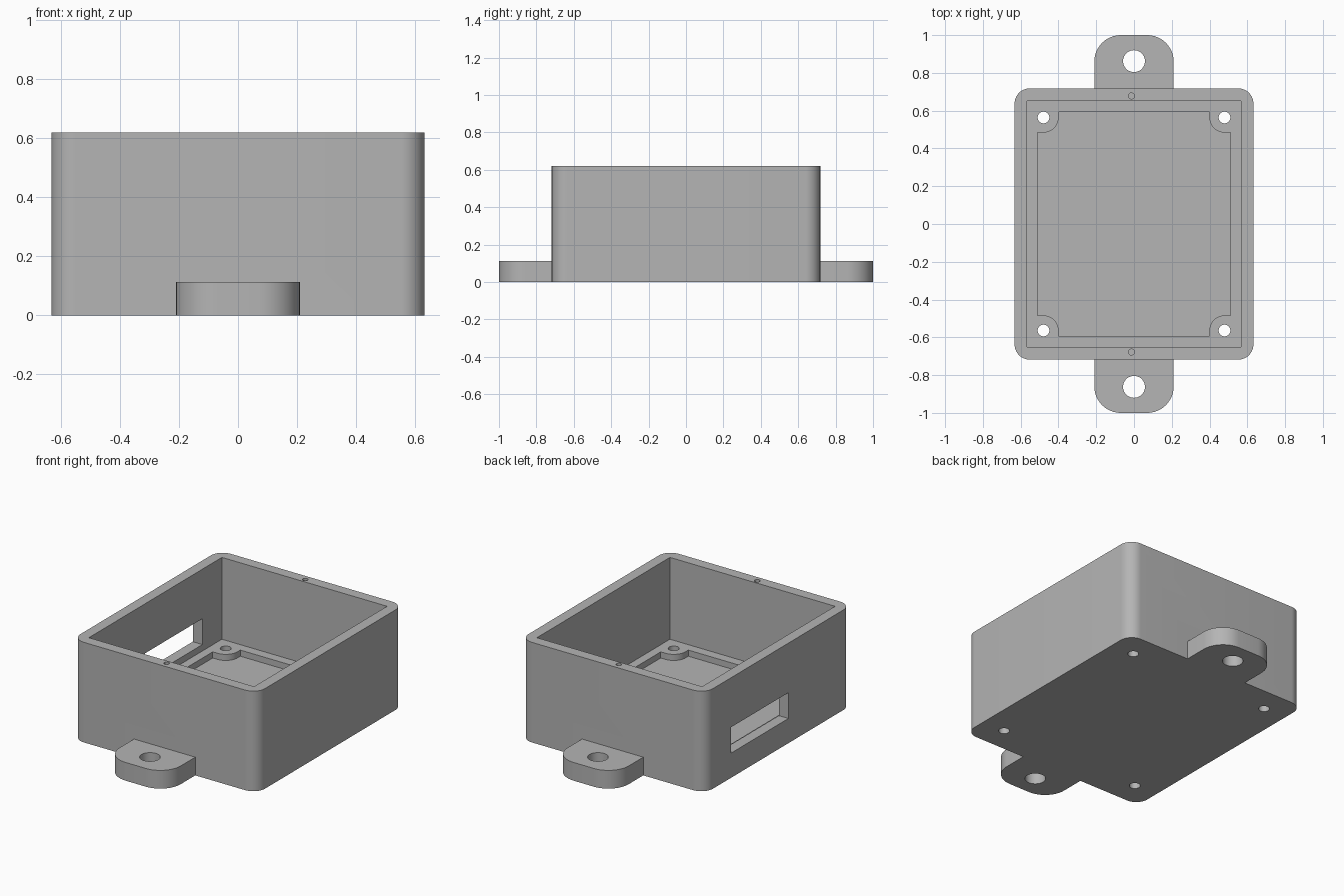
import bpy
import bmesh
from math import cos, sin, radians

if "Cube" in bpy.data.objects:
    bpy.data.objects.remove(bpy.data.objects["Cube"], do_unlink=True)

HEIGHT, FLOOR, POCKET_Z = 0.62, 0.113, 0.075
QUADRANTS = [(1, 1), (-1, 1), (-1, -1), (1, -1)]

grey = bpy.data.materials.new("plain grey")
grey.use_nodes = True
color = (0.46, 0.46, 0.46, 1)
grey.diffuse_color = color
grey.node_tree.nodes["Principled BSDF"].inputs["Base Color"].default_value = color


def arc(cx, cy, r, start, end, steps=12):
    angles = [radians(start + (end - start) * i / steps) for i in range(steps + 1)]
    return [(cx + r * cos(a), cy + r * sin(a)) for a in angles]


def rectangle(x0, x1, y0, y1, radii=(0, 0, 0, 0)):
    """Counter-clockwise outline with one radius per quadrant."""
    points = []
    for i, ((sx, sy), r) in enumerate(zip(QUADRANTS, radii)):
        x, y = (x1 if sx > 0 else x0), (y1 if sy > 0 else y0)
        if r:
            points += arc(x - sx * r, y - sy * r, r, 90 * i, 90 * i + 90)
        else:
            points.append((x, y))
    return points


def prism(name, points, z0, z1):
    bm = bmesh.new()
    low = [bm.verts.new((x, y, z0)) for x, y in points]
    high = [bm.verts.new((x, y, z1)) for x, y in points]
    bm.faces.new(reversed(low))
    bm.faces.new(high)
    for i in range(len(points)):
        j = (i + 1) % len(points)
        bm.faces.new((low[i], low[j], high[j], high[i]))
    mesh = bpy.data.meshes.new(name)
    bm.to_mesh(mesh)
    bm.free()
    obj = bpy.data.objects.new(name, mesh)
    mesh.materials.append(grey)
    bpy.context.collection.objects.link(obj)
    return obj


def hole(x, y, r, z0, z1):
    return prism("hole_cutter", arc(x, y, r, 0, 360, 40)[:-1], z0, z1)


def combine(target, tool, operation):
    tool.hide_render = True
    mod = target.modifiers.new(operation.lower(), 'BOOLEAN')
    mod.operation, mod.solver, mod.object = operation, 'EXACT', tool
    bpy.context.view_layer.objects.active = target
    bpy.ops.object.modifier_apply(modifier=mod.name)
    bpy.data.objects.remove(tool, do_unlink=True)


# Outer box with rounded upright edges
body = prism("enclosure_body", rectangle(-0.632, 0.632, -0.718, 0.718, [0.08] * 4), 0, HEIGHT)

# Mounting tabs at both ends
back_tab = rectangle(-0.21, 0.21, 0.69, 1.0, (0.14, 0.14, 0, 0))
for side in (1, -1):
    outline = [(side * x, side * y) for x, y in back_tab]
    combine(body, prism("mounting_tab", outline, 0, FLOOR), 'UNION')

# Main cavity, then a shallow floor pocket that leaves a rounded boss in each corner
combine(body, prism("cavity_cutter", rectangle(-0.566, 0.566, -0.651, 0.651), FLOOR, 0.8), 'DIFFERENCE')
BOSS_X, BOSS_Y, BOSS_R = 0.479, 0.564, 0.08
corner = ([(0.512, BOSS_Y - BOSS_R)] + arc(BOSS_X, BOSS_Y, BOSS_R, 270, 180)
          + [(BOSS_X - BOSS_R, 0.592)])
pocket = []
for sx, sy in QUADRANTS:
    pts = [(sx * x, sy * y) for x, y in corner]
    pocket += pts if sx * sy > 0 else pts[::-1]
combine(body, prism("pocket_cutter", pocket, POCKET_Z, 0.2), 'DIFFERENCE')

# Window in the side wall
combine(body, prism("window_cutter", rectangle(-0.7, -0.54, -0.10, 0.46), 0.153, 0.313), 'DIFFERENCE')

# Corner screw holes, tab holes and small blind holes in the rim
for sx, sy in QUADRANTS:
    combine(body, hole(sx * BOSS_X, sy * BOSS_Y, 0.031, -0.1, 0.2), 'DIFFERENCE')
for side in (1, -1):
    combine(body, hole(0, side * 0.862, 0.058, -0.1, 0.2), 'DIFFERENCE')
    combine(body, hole(-0.014, side * 0.678, 0.016, 0.43, 0.8), 'DIFFERENCE')

bpy.ops.object.select_all(action='DESELECT')
body.select_set(True)
bpy.context.view_layer.objects.active = body
bpy.ops.object.shade_smooth_by_angle(angle=radians(30))
